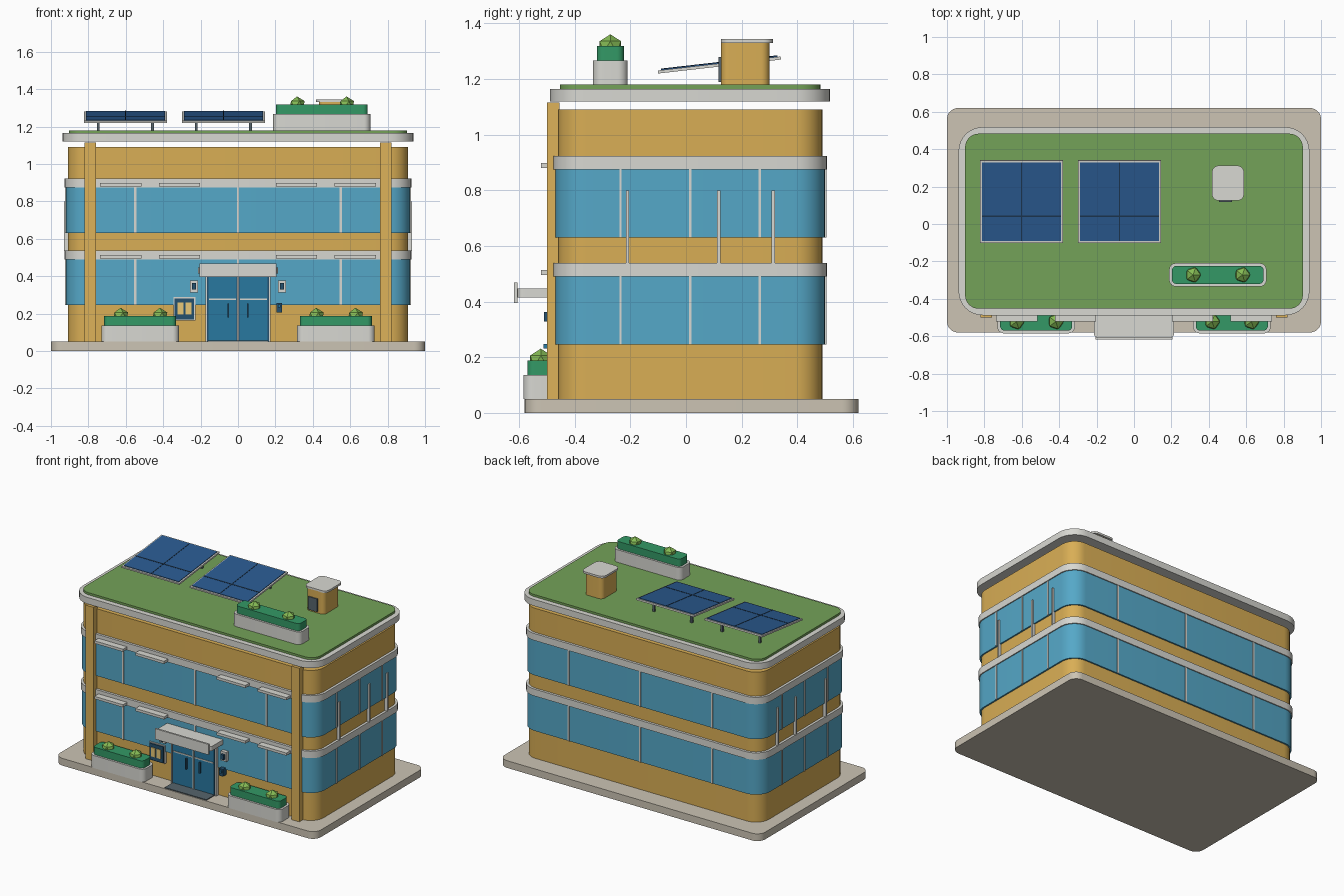
import bpy, bmesh, math
from mathutils import Vector, Matrix

if "Cube" in bpy.data.objects:
    bpy.data.objects.remove(bpy.data.objects["Cube"])


def mat(name, hex_rgb):
    m = bpy.data.materials.new(name)
    c = [int(hex_rgb[i:i + 2], 16) / 255 for i in (0, 2, 4)]
    m.diffuse_color = [((v + 0.055) / 1.055) ** 2.4 for v in c] + [1]
    m.use_nodes = True
    m.node_tree.nodes["Principled BSDF"].inputs["Base Color"].default_value = m.diffuse_color
    return m


WALL = mat("ochre_wall", "D9AE55")
PILLAR = mat("ochre_pillar", "DDB25A")
TRIM = mat("pale_trim", "D8D8D2")
PAVING = mat("paving", "CCC4B4")
GLASS = mat("window_glass", "55A8C8")
DOOR = mat("door_blue", "2878A0")
DARK = mat("dark_blue", "24506E")
GRASS = mat("grass", "74A258")
HEDGE = mat("hedge_green", "339966")
BUSH = mat("bush_green", "86BC55")
PANEL = mat("solar_blue", "2A5A90")
LINE = mat("solar_line", "1C3650")
GLOW = mat("warm_yellow", "E8C878")
METAL = mat("dark_metal", "56646C")


def finish(name, bm, material, angle=35):
    bmesh.ops.recalc_face_normals(bm, faces=bm.faces)
    me = bpy.data.meshes.new(name)
    bm.to_mesh(me)
    bm.free()
    if angle:
        me.polygons.foreach_set("use_smooth", [True] * len(me.polygons))
        me.set_sharp_from_angle(angle=math.radians(angle))
    me.materials.append(material)
    ob = bpy.data.objects.new(name, me)
    bpy.context.collection.objects.link(ob)
    return ob


def block(name, x, y, z, material, r=0.0, seg=8, matrix=None):
    """Box over the x, y, z ranges, with vertical corners rounded by r."""
    bm = bmesh.new()
    pts = []
    if r:
        corners = [(x[1] - r, y[1] - r), (x[0] + r, y[1] - r),
                   (x[0] + r, y[0] + r), (x[1] - r, y[0] + r)]
        for q, (cx, cy) in enumerate(corners):
            for i in range(seg + 1):
                a = math.pi / 2 * (q + i / seg)
                pts.append((cx + r * math.cos(a), cy + r * math.sin(a)))
    else:
        pts = [(x[1], y[1]), (x[0], y[1]), (x[0], y[0]), (x[1], y[0])]
    face = bm.faces.new([bm.verts.new((px, py, z[0])) for px, py in pts])
    ext = bmesh.ops.extrude_face_region(bm, geom=[face], use_keep_orig=True)
    up = [v for v in ext["geom"] if isinstance(v, bmesh.types.BMVert)]
    bmesh.ops.translate(bm, verts=up, vec=(0, 0, z[1] - z[0]))
    if matrix:
        bmesh.ops.transform(bm, matrix=matrix, verts=bm.verts)
    return finish(name, bm, material)


def mid(c, w):
    return (c - w / 2, c + w / 2)


def planter(name, cx, cy, z, length, bush_dx):
    h = length / 2
    block(name + "_planter", (cx - h, cx + h), mid(cy, 0.125), (z, z + 0.087), TRIM, 0.035)
    block(name + "_hedge", (cx - h + 0.015, cx + h - 0.015), mid(cy, 0.097),
          (z + 0.087, z + 0.138), HEDGE, 0.025)
    for i, dx in enumerate(bush_dx):
        bm = bmesh.new()
        bmesh.ops.create_icosphere(bm, subdivisions=1, radius=0.045)
        bmesh.ops.translate(bm, verts=bm.verts, vec=(cx + dx, cy, z + 0.136))
        finish(f"{name}_bush_{i}", bm, BUSH, angle=0)


# Plinth, walls, window bands and roof
block("base_slab", (-1, 1), (-0.58, 0.62), (0, 0.05), PAVING, 0.06)


def storey(name, grow, z, material, r=0.1):
    return block(name, (-0.91 - grow, 0.91 + grow), (-0.46 - grow, 0.49 + grow), z, material, r + grow)


storey("walls", 0, (0.05, 1.09), WALL)
for i, z in enumerate((0.245, 0.63)):
    storey(f"window_band_{i}", 0.01, (z, z + 0.247), GLASS)
    storey(f"floor_ledge_{i}", 0.017, (z + 0.245, z + 0.293), TRIM)
storey("roof_slab", 0.028, (1.12, 1.165), TRIM)
storey("roof_lawn", -0.007, (1.165, 1.18), GRASS, 0.08)

# Window mullions on all four sides, and ledge sunshades on the front
for i, z in enumerate((0.245, 0.63)):
    zr = (z, z + 0.245)
    for j, x in enumerate((-0.55, 0, 0.55)):
        block(f"front_mullion_{i}{j}", mid(x, 0.012), (-0.475, -0.465), zr, TRIM)
        block(f"back_mullion_{i}{j}", mid(x, 0.012), (0.495, 0.505), zr, TRIM)
    for s, side in ((-1, "left"), (1, "right")):
        for j, y in enumerate((-0.235, 0.015, 0.265)):
            block(f"{side}_mullion_{i}{j}", mid(s * 0.92, 0.01), mid(y, 0.008), zr, TRIM)
        for j, x in enumerate((0.312, 0.627)):
            block(f"{side}_sunshade_{i}{j}", mid(s * x, 0.22), (-0.522, -0.47),
                  (z + 0.25, z + 0.268), TRIM)

# Corner pillars and side fins
for s, side in ((-1, "left"), (1, "right")):
    block(f"{side}_pillar", mid(s * 0.79, 0.06), (-0.50, -0.455), (0.05, 1.115), PILLAR)
    for j, y in enumerate((-0.21, 0.118, 0.314)):
        block(f"{side}_fin_{j}", mid(s * 0.919, 0.022), mid(y, 0.012), (0.535, 0.80), TRIM)

# Entrance: double door, canopy, blank sign and mat
block("door_frame", (-0.172, 0.172), (-0.482, -0.45), (0.05, 0.405), DARK)
for s, side in ((-1, "left"), (1, "right")):
    block(f"{side}_door", mid(s * 0.082, 0.15), (-0.488, -0.47), (0.055, 0.395), DOOR)
    block(f"{side}_door_bar", mid(s * 0.082, 0.145), (-0.492, -0.48), (0.272, 0.28), TRIM)
    block(f"{side}_door_handle", mid(s * 0.052, 0.01), (-0.50, -0.48), (0.18, 0.255), DARK)
    block(f"{side}_lamp_plate", mid(s * 0.235, 0.042), (-0.495, -0.455), (0.313, 0.378), TRIM)
    block(f"{side}_lamp_face", mid(s * 0.235, 0.022), (-0.51, -0.49), (0.328, 0.363), DARK)
    block(f"{side}_frame_post", mid(s * 0.17, 0.008), (-0.488, -0.46), (0.05, 0.40), TRIM)
block("door_centre_post", mid(0, 0.01), (-0.493, -0.47), (0.05, 0.40), TRIM)
block("canopy", (-0.215, 0.215), (-0.605, -0.455), (0.415, 0.447), TRIM, 0.02)
block("sign_plate", (-0.205, 0.205), (-0.618, -0.605), (0.395, 0.468), TRIM)
block("door_mat", (-0.16, 0.16), (-0.575, -0.47), (0.05, 0.056), METAL)

# Notice board and intercom
block("notice_border", (-0.345, -0.228), (-0.478, -0.45), (0.163, 0.288), TRIM)
block("notice_board", (-0.339, -0.234), (-0.486, -0.47), (0.169, 0.282), DARK)
for j, x in enumerate((-0.308, -0.265)):
    block(f"notice_sheet_{j}", mid(x, 0.032), (-0.491, -0.48), (0.195, 0.258), GLOW)
block("intercom", mid(0.22, 0.03), (-0.50, -0.455), (0.207, 0.257), DARK)
block("intercom_button", mid(0.22, 0.014), (-0.512, -0.49), (0.232, 0.248), DOOR)

# Planters
planter("left", -0.523, -0.522, 0.05, 0.415, (-0.105, 0.105))
planter("right", 0.523, -0.522, 0.05, 0.415, (-0.105, 0.105))
planter("roof", 0.448, -0.272, 1.18, 0.52, (-0.132, 0.132))

# Tilted solar panels
for i, cx in enumerate((-0.602, -0.078)):
    tilt = Matrix.Translation((cx, 0.12, 1.252)) @ Matrix.Rotation(math.radians(6.5), 4, 'X')
    block(f"solar_frame_{i}", (-0.222, 0.222), (-0.222, 0.222), (-0.007, 0.004), TRIM, matrix=tilt)
    block(f"solar_panel_{i}", (-0.211, 0.211), (-0.211, 0.211), (0, 0.008), PANEL, matrix=tilt)
    block(f"solar_line_long_{i}", mid(0, 0.006), (-0.211, 0.211), (0.005, 0.0095), LINE, matrix=tilt)
    block(f"solar_line_cross_{i}", (-0.211, 0.211), mid(-0.077, 0.008), (0.005, 0.0095), LINE, matrix=tilt)
    for j, dx in enumerate((-0.145, 0.145)):
        block(f"solar_leg_{i}{j}", mid(cx + dx, 0.014), mid(0.255, 0.014), (1.18, 1.265), METAL)

# Roof access hut
block("hut_walls", (0.432, 0.573), (0.125, 0.30), (1.18, 1.332), WALL, 0.03)
block("hut_cap", (0.417, 0.588), (0.125, 0.312), (1.33, 1.344), TRIM, 0.035)
block("hut_door", mid(0.49, 0.07), (0.117, 0.14), (1.19, 1.28), METAL)
